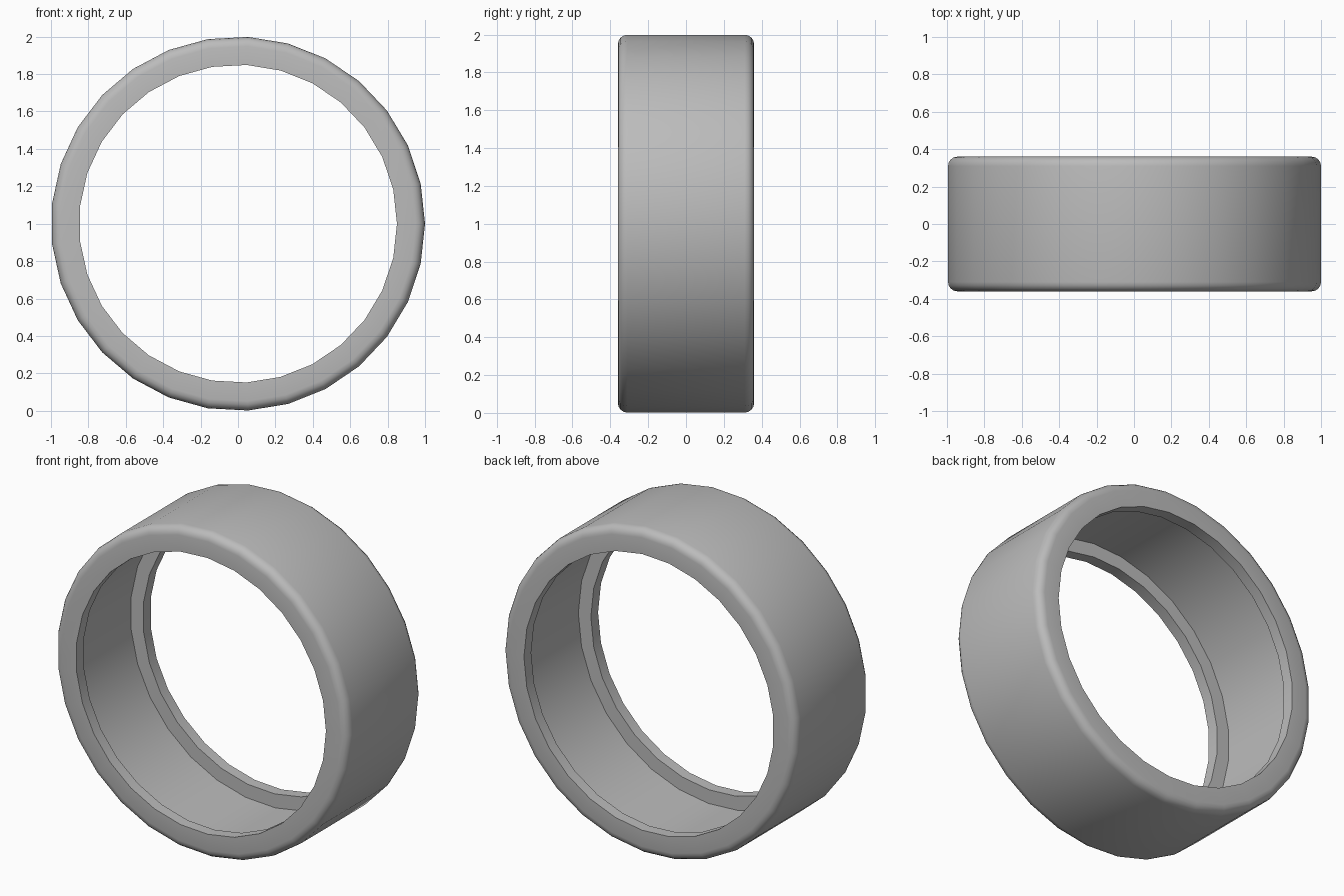
import bpy, bmesh, math

if "Cube" in bpy.data.objects:
    bpy.data.objects.remove(bpy.data.objects["Cube"])

SIDES = 29
HALF = 0.36      # half width along y
BEVEL = 0.05     # rounded outer corner
LIP_R = 0.85     # inner radius of the two lips
LIP_T = 0.07     # lip thickness along y
GROOVE_R = 0.935  # inner radius between the lips


def corner(sign):
    """Rounded outer corner, listed from the outer wall to the end face."""
    pts = []
    for i in range(5):
        a = math.radians(22.5 * i)
        pts.append((1 - BEVEL + BEVEL * math.cos(a),
                    sign * (HALF - BEVEL + BEVEL * math.sin(a))))
    return pts


# Closed cross-section (radius, y)
inner = HALF - LIP_T
profile = corner(-1)[::-1] + corner(1)
profile += [(LIP_R, HALF), (LIP_R, inner), (GROOVE_R, inner),
            (GROOVE_R, -inner), (LIP_R, -inner), (LIP_R, -HALF)]

# Revolve the cross-section around the y axis
bm = bmesh.new()
rings = []
for k in range(SIDES):
    a = math.tau * k / SIDES
    rings.append([bm.verts.new((r * math.cos(a), y, 1 + r * math.sin(a)))
                  for r, y in profile])
n = len(profile)
for k in range(SIDES):
    p, q = rings[k], rings[(k + 1) % SIDES]
    for j in range(n):
        bm.faces.new((p[j], p[(j + 1) % n], q[(j + 1) % n], q[j]))
bmesh.ops.recalc_face_normals(bm, faces=bm.faces)

mesh = bpy.data.meshes.new("ring_band")
bm.to_mesh(mesh)
bm.free()
ring = bpy.data.objects.new("ring_band", mesh)
bpy.context.collection.objects.link(ring)

# Plain grey colour
mat = bpy.data.materials.new("grey")
mat.diffuse_color = (0.5, 0.5, 0.5, 1)
mat.use_nodes = True
mat.node_tree.nodes["Principled BSDF"].inputs["Base Color"].default_value = mat.diffuse_color
mesh.materials.append(mat)

# Smooth shading with sharp inner edges
bpy.context.view_layer.objects.active = ring
ring.select_set(True)
bpy.ops.object.shade_smooth_by_angle(angle=math.radians(35))
